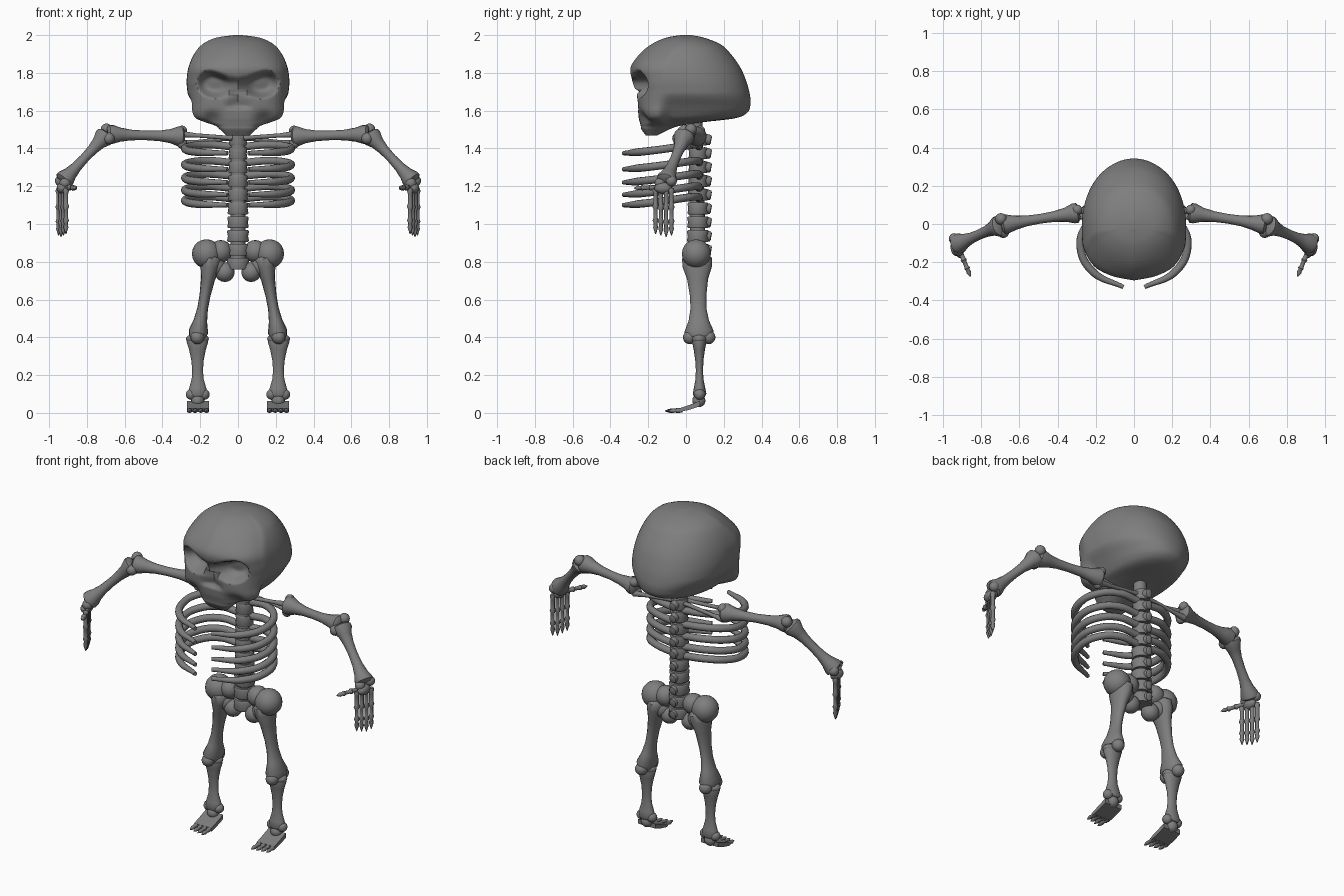
import bpy, bmesh, math
from mathutils import Vector

cube = bpy.data.objects.get("Cube")
if cube:
    bpy.data.objects.remove(cube)

GRAY = 0.21
bone_gray = bpy.data.materials.new("bone_gray")
bone_gray.use_nodes = True
bone_gray.diffuse_color = (GRAY, GRAY, GRAY, 1)
bone_gray.node_tree.nodes["Principled BSDF"].inputs["Base Color"].default_value = (GRAY, GRAY, GRAY, 1)
meshes = []


def add(name, data, mirror):
    obj = bpy.data.objects.new(name, data)
    bpy.context.collection.objects.link(obj)
    data.materials.append(bone_gray)
    if mirror:
        mod = obj.modifiers.new("mirror", 'MIRROR')
        mod.use_mirror_merge = False
    return obj


def finish(name, bm, mirror):
    bmesh.ops.recalc_face_normals(bm, faces=bm.faces)
    mesh = bpy.data.meshes.new(name)
    bm.to_mesh(mesh)
    bm.free()
    meshes.append(add(name, mesh, mirror))


def loft(name, rings, mirror):
    bm = bmesh.new()
    loops = [[bm.verts.new(p) for p in ring] for ring in rings]
    for lo, hi in zip(loops, loops[1:]):
        for i in range(len(lo)):
            bm.faces.new((lo[i - 1], lo[i], hi[i], hi[i - 1]))
    bm.faces.new(loops[0])
    bm.faces.new(loops[-1])
    finish(name, bm, mirror)


def lathe(name, a, b, profile, flat=1, side=(0, 1, 0), mirror=True, seg=16):
    """Turn (position, radius) pairs about the line a-b; flat widens along side."""
    a, b = Vector(a), Vector(b)
    axis = (b - a).normalized()
    u = Vector(side)
    u = (u - axis * u.dot(axis)).normalized()
    v = axis.cross(u)
    angles = [math.tau * i / seg for i in range(seg)]
    loft(name, [[a.lerp(b, t) + u * r * flat * math.cos(k) + v * r * math.sin(k)
                 for k in angles] for t, r in profile], mirror)


def ball(name, c, r, scale=(1, 1, 1)):
    bm = bmesh.new()
    bmesh.ops.create_uvsphere(bm, u_segments=16, v_segments=10, radius=r)
    for v in bm.verts:
        v.co = Vector(c) + v.co * Vector(scale)
    finish(name, bm, True)


def knobs(name, c, offset, r):
    """Pair of rounded joint ends either side of c."""
    for label, s in (("outer", 1), ("inner", -1)):
        ball(f"{label}_{name}", Vector(c) + Vector(offset) * s, r)


# Skull: horizontal rings (height, half width, front, back), smoothed, then carved
ROWS = [(2, .02, -.03, .03), (1.985, .12, -.11, .1), (1.95, .19, -.185, .185),
        (1.9, .232, -.245, .237), (1.83, .262, -.293, .287), (1.76, .272, -.285, .318),
        (1.7, .268, -.266, .335), (1.64, .26, -.257, .342), (1.59, .257, -.253, .325),
        (1.56, .235, -.25, .26), (1.54, .18, -.245, .1), (1.52, .12, -.24, -.03),
        (1.5, .095, -.235, -.09), (1.465, .06, -.21, -.16)]


def spline(rows, i, t):
    p = [Vector(rows[min(max(i + k, 0), len(rows) - 1)]) for k in (-1, 0, 1, 2)]
    return (p[1] * 2 + (p[2] - p[0]) * t + (p[0] * 2 - p[1] * 5 + p[2] * 4 - p[3]) * t ** 2
            + (p[1] * 3 - p[0] - p[2] * 3 + p[3]) * t ** 3) / 2


def smooth(t):
    t = min(max(t, 0), 1)
    return t * t * (3 - 2 * t)


def power(v, e):
    return math.copysign(abs(v) ** e, v)


def carve(x, y, z):
    """Depth of eye sockets, nose hole and cheek hollows on the face."""
    x = abs(x)
    brow = 1.785 + .4 * (x - .04)
    oval = 1 - ((x - .12) / .105) ** 2 - ((z - 1.745) / .085) ** 2
    depth = .085 * smooth(oval * 1.1) * smooth((brow - z) / .045)
    nose = smooth(1.5 - x / (.012 + .35 * max(1.72 - z, 0)))
    depth += .03 * nose * smooth((1.72 - z) / .03) * smooth((z - 1.6) / .03)
    depth += .035 * math.exp(-((x - .14) / .05) ** 2 - ((z - 1.55) / .04) ** 2)
    return depth * smooth((-.06 - y) / .1)


def skull_ring(z, width, front, back, count=120):
    mid = front + .45 * (back - front)
    ring = []
    for n in range(count):
        a = math.tau * n / count
        s, c = math.sin(a), math.cos(a)
        # Square face with a pointed centre line, round back
        square = 2.3 + 1.1 * smooth((1.95 - z) / .15)
        e = 2 / (square if c > 0 else 2.1)
        x = width * power(s, e)
        y = mid - power(c, e) * (mid - front if c > 0 else back - mid)
        y += .16 * abs(x) * smooth(c * 2) * smooth((z - 1.6) / .2)
        # Narrow the underside behind the cheekbones
        pinch = .24 * smooth((1.7 - z) / .14) * smooth((y + .16) / .09)
        ring.append((x * (1 - pinch), y + carve(x, y, z), z))
    return ring


loft("skull", [skull_ring(*spline(ROWS, i, k / 8))
               for i in range(len(ROWS) - 1) for k in range(8)], False)

# Spine: core column, stacked vertebrae and rear spines
lathe("spine_core", (0, .065, .76), (0, .05, 1.57), [(0, .042), (1, .036)], mirror=False)
for i in range(10):
    z = .79 + .073 * i
    r = .061 - .0014 * i
    lathe(f"vertebra_{i + 1}", (0, .063, z - .031), (0, .063, z + .031),
          [(0, r * .92), (.12, r), (.5, r * .92), (.88, r), (1, r * .92)], mirror=False)
    lathe(f"vertebra_spine_{i + 1}", (0, .09, z + .004), (0, .134, z - .004),
          [(0, .025), (.7, .023), (.92, .021), (1, .014)], flat=1.2, side=(0, 0, 1), mirror=False, seg=10)

# Ribs: mirrored curves with blunt tips
for i, z in enumerate((1.375, 1.29, 1.22, 1.155, 1.1)):
    curve = bpy.data.curves.new(f"rib_{i + 1}", 'CURVE')
    curve.dimensions = '3D'
    curve.bevel_depth = .021
    curve.bevel_resolution = 3
    curve.use_fill_caps = True
    path = [(.03, .07, .035), (.16, .055, .045), (.255, -.02, .036),
            (.279, -.13, .02), (.215, -.25, .006), (.055, -.33, 0)]
    line = curve.splines.new('BEZIER')
    line.bezier_points.add(len(path) - 1)
    for p, (x, y, dz) in zip(line.bezier_points, path):
        p.co = (x, y, z + dz)
        p.handle_left_type = p.handle_right_type = 'AUTO'
    line.bezier_points[-1].radius = .55
    add(f"rib_{i + 1}", curve, True)

# Shoulder girdle
THIN = [(0, .014), (.15, .011), (.7, .011), (1, .018)]
lathe("collar_bone", (.03, .03, 1.455), (.3, .04, 1.475), THIN)
lathe("shoulder_blade", (.03, .07, 1.455), (.3, .07, 1.425), THIN)

# Arms
SHAFT = [(0, .035), (.03, .052), (.08, .052), (.18, .037), (.32, .028), (.5, .025),
         (.68, .028), (.82, .037), (.92, .05), (.97, .05), (1, .035)]
shoulder, elbow, wrist = (.285, .06, 1.463), (.695, -.005, 1.475), (.93, -.108, 1.222)
lathe("upper_arm", shoulder, elbow, SHAFT)
knobs("shoulder_knob", (.297, .06, 1.46), (0, .014, .034), .027)
knobs("elbow_knob", (.69, -.008, 1.477), (.006, .034, .024), .031)
lathe("forearm", elbow, wrist, SHAFT, flat=1.05)
knobs("wrist_knob", (.928, -.107, 1.222), (.012, .03, .006), .029)
ball("palm", (.93, -.12, 1.19), .03, (1, 1.6, 1))

# Fingers and thumb
DIGIT = [(0, .012), (.06, .016), (.12, .012), (.34, .012), (.4, .017), (.46, .011),
         (.64, .011), (.7, .016), (.76, .010), (.86, .013), (1, .002)]
for i in range(4):
    x, y = .95 - .013 * i, -.077 - .028 * i
    lathe(f"finger_{i + 1}", (x, y, 1.19), (x, y, .93 + .008 * abs(i - 1)), DIGIT, seg=8)
lathe("thumb", (.915, -.13, 1.195), (.855, -.275, 1.19), DIGIT, seg=8)

# Pelvis
ball("hip_socket", (.167, .055, .842), .077)
ball("hip_wing", (.092, .06, .855), .06)
ball("outer_hip", (.197, .055, .84), .042, (1, 1.3, 1.3))
ball("lower_pelvis", (.07, .055, .745), .052)
ball("rear_pelvis", (.12, .06, .775), .055)

# Legs
hip, knee, ankle = (.135, .058, .84), (.215, .07, .4), (.213, .072, .085)
lathe("thigh_bone", hip, knee, [(0, .035), (.05, .053), (.15, .052), (.3, .037), (.5, .029),
      (.65, .028), (.8, .036), (.93, .052), (1, .044)], flat=1.5)
knobs("knee_knob", (.215, .07, .4), (0, .05, 0), .036)
ball("knee_joint", (.215, .07, .392), .042, (1.45, 1, .7))
lathe("shin_bone", knee, ankle, [(0, .035), (.08, .038), (.2, .03), (.38, .022), (.55, .019),
      (.7, .021), (.85, .03), (.95, .036), (1, .028)], flat=1.5, side=(1, 0, 0))
knobs("ankle_knob", (.213, .072, .098), (.034, 0, 0), .029)
ball("heel", (.213, .068, .065), .035)

# Feet: sloping slab and four toes
loft("foot_slab", [[(.211 + sx * .058, y, z + sz * h) for sx, sz in ((-1, -1), (1, -1), (1, 1), (-1, 1))]
                   for y, z, h in ((.075, .05, .014), (.02, .03, .013), (-.035, .014, .01))], True)
for i in range(4):
    x = .167 + .03 * i
    lathe(f"toe_{i + 1}", (x, -.02, .014), (x, -.112 + .006 * i, .01),
          [(0, .011), (.3, .014), (.45, .009), (.65, .012), (.8, .009), (1, .002)], seg=8)

# Smooth shading with crisp edges
bpy.ops.object.select_all(action='DESELECT')
for obj in meshes:
    obj.select_set(True)
bpy.context.view_layer.objects.active = meshes[0]
bpy.ops.object.shade_smooth_by_angle(angle=math.radians(47))
